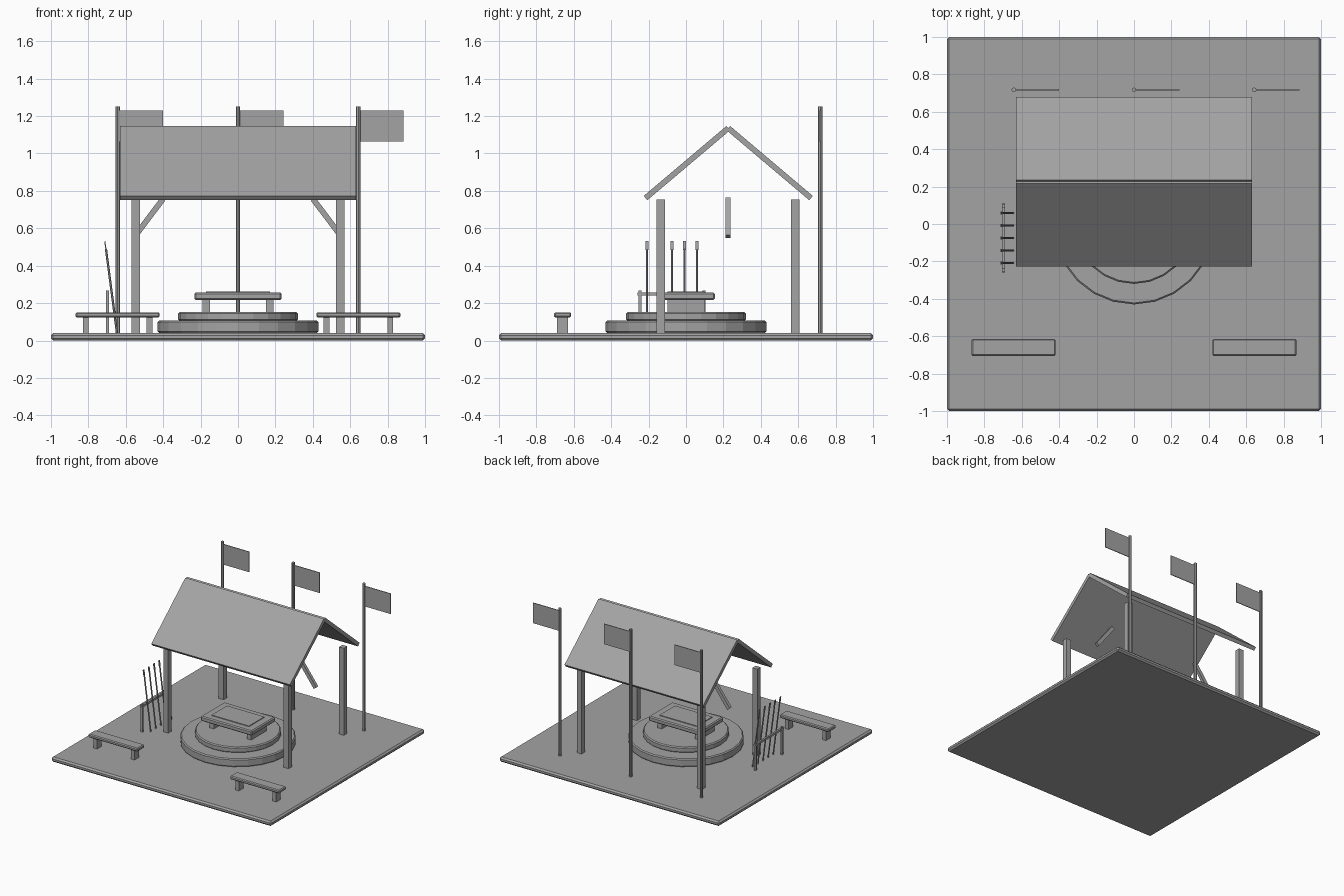
import bpy, math
from mathutils import Vector

if "Cube" in bpy.data.objects:
    bpy.data.objects.remove(bpy.data.objects["Cube"])

stone = bpy.data.materials.new("plain grey")
stone.diffuse_color = (0.37, 0.37, 0.37, 1)
stone.use_nodes = True
stone.node_tree.nodes["Principled BSDF"].inputs["Base Color"].default_value = stone.diffuse_color


def finish(name, bevel=0):
    ob = bpy.context.object
    ob.name = name
    ob.data.materials.append(stone)
    if bevel:
        m = ob.modifiers.new("edge bevel", 'BEVEL')
        m.width = bevel
        m.segments = 1
        m.limit_method = 'ANGLE'
        m.angle_limit = math.radians(40)
    return ob


def box(name, center, size, rot=(0, 0, 0), bevel=0):
    bpy.ops.mesh.primitive_cube_add(size=1, location=center, rotation=rot)
    ob = bpy.context.object
    ob.scale = size
    bpy.ops.object.transform_apply(location=False, rotation=False, scale=True)
    return finish(name, bevel)


def rod(name, a, b, radius, sides=8, bevel=0):
    a, b = Vector(a), Vector(b)
    d = b - a
    bpy.ops.mesh.primitive_cylinder_add(
        vertices=sides, radius=radius, depth=d.length, location=(a + b) / 2,
        rotation=d.to_track_quat('Z', 'Y').to_euler())
    return finish(name, bevel)


G = 0.04       # top of the ground slab
CY = 0.2245    # middle of the shelter in y

# ground slab
box("ground_slab", (0, 0, G / 2), (2, 2, G), bevel=0.012)

# round stepped dais
rod("dais_lower_step", (0, 0, G), (0, 0, 0.107), 0.43, 24, 0.008)
rod("dais_upper_step", (0, 0, 0.105), (0, 0, 0.153), 0.32, 24, 0.008)

# table on the dais, with a thin inlay plate
box("table_top", (0, 0, 0.237), (0.466, 0.308, 0.04), bevel=0.008)
box("table_inlay", (0, 0, 0.259), (0.34, 0.2, 0.008))
for s in (-1, 1):
    box("table_leg", (s * 0.17, 0, 0.185), (0.04, 0.2, 0.066))

for s in (-1, 1):
    # benches
    bx = s * 0.644
    box("bench_seat", (bx, -0.66, 0.137), (0.45, 0.092, 0.028), bevel=0.007)
    for t in (-1, 1):
        box("bench_leg", (bx + t * 0.17, -0.66, 0.083), (0.032, 0.058, 0.088))
        # shelter posts
        box("shelter_post", (s * 0.547, CY + t * 0.359, 0.397),
            (0.044, 0.044, 0.716))
    # slanted braces
    box("roof_brace", (s * 0.477, CY, 0.656), (0.25, 0.025, 0.03),
        (0, s * math.radians(53), 0))

# two roof panels, each a tilted slab
pitch, thick, length = math.radians(40.2), 0.03, 0.579
for s in (-1, 1):
    cy = 0.231 - thick / 2 * math.sin(pitch)
    box("roof_panel", (0, 0.226 + s * cy, 0.96 - thick / 2 * math.cos(pitch)),
        (1.26, length, thick), (-s * pitch, 0, 0))

# flag poles with flags at the back
for x in (-0.643, 0, 0.643):
    rod("flag_pole", (x, 0.718, G), (x, 0.718, 1.25), 0.012, 8)
    box("flag", (x + 0.124, 0.718, 1.1465), (0.236, 0.006, 0.167))

# spear rack
RX, RY = -0.699, -0.075
for s in (-1, 1):
    box("rack_post", (RX, RY + s * 0.17, 0.154), (0.016, 0.016, 0.228))
box("rack_rail", (RX, RY, 0.25), (0.016, 0.37, 0.016))
lean = math.atan2(0.065, 0.49)
for i in range(5):
    y = RY + (i - 2) * 0.067
    rod("spear_shaft", (-0.647, y, G), (-0.706, y, 0.49), 0.006, 6)
    box("spear_head", (-0.709, y, 0.508), (0.006, 0.015, 0.046), (0, -lean, 0))
